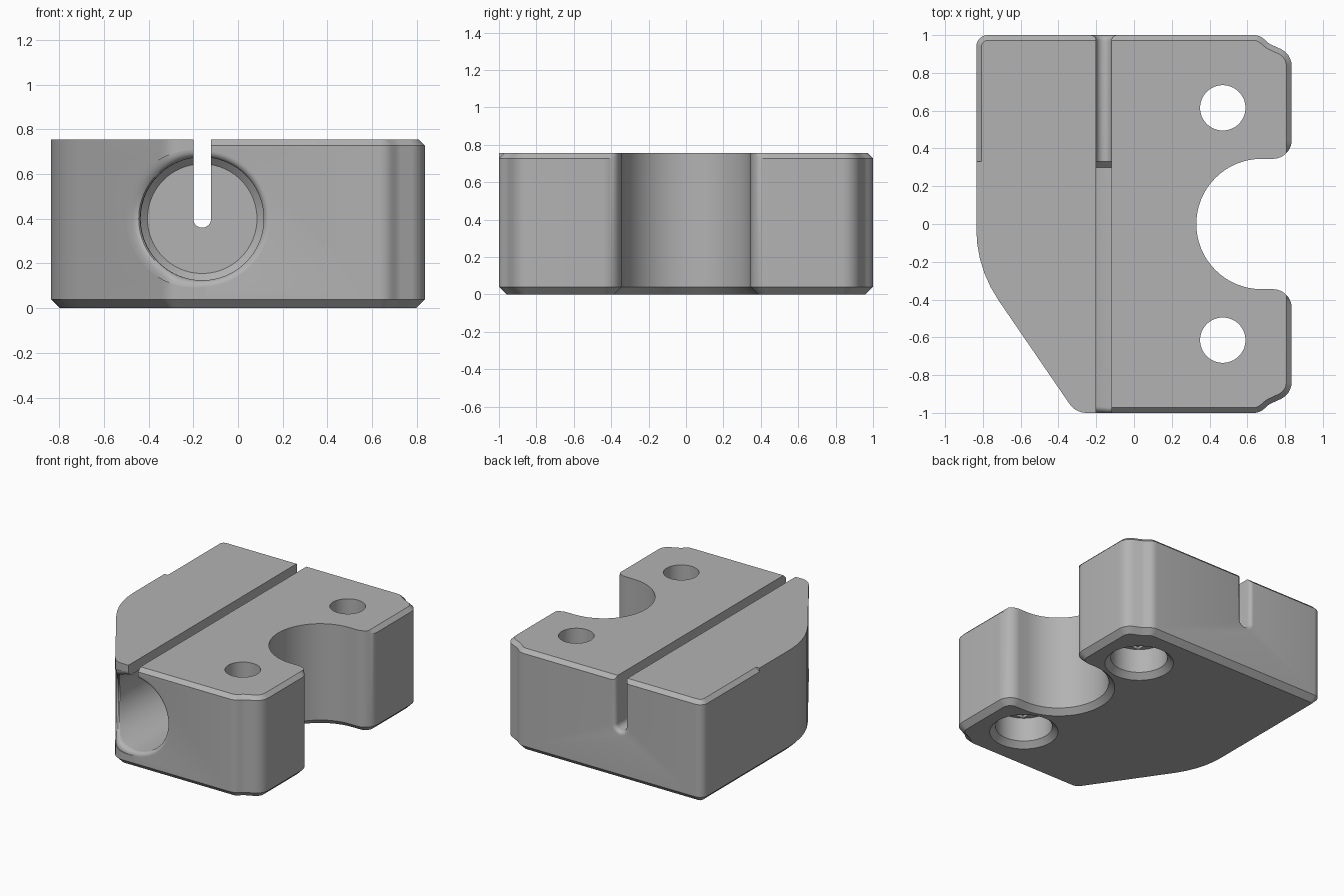
import bpy, bmesh
from math import pi, cos, sin, tan, acos, ceil
from mathutils import Vector

cube = bpy.data.objects.get("Cube")
if cube:
    bpy.data.objects.remove(cube)

HEIGHT = 0.755
BORE_X, BORE_Z, BORE_R = -0.16, 0.40, 0.275

grey = bpy.data.materials.new("plain grey")
grey.use_nodes = True
grey.diffuse_color = (0.45, 0.45, 0.45, 1)
grey.node_tree.nodes["Principled BSDF"].inputs["Base Color"].default_value = grey.diffuse_color


def loft(name, rings):
    """Closed solid skinned through rings of equal length."""
    bm = bmesh.new()
    loops = [[bm.verts.new(p) for p in ring] for ring in rings]
    n = len(loops[0])
    for a, b in zip(loops, loops[1:]):
        for i in range(n):
            j = (i + 1) % n
            bm.faces.new((a[i], a[j], b[j], b[i]))
    bm.faces.new(loops[0][::-1])
    bm.faces.new(loops[-1])
    bmesh.ops.recalc_face_normals(bm, faces=bm.faces)
    mesh = bpy.data.meshes.new(name)
    bm.to_mesh(mesh)
    bm.free()
    mesh.materials.append(grey)
    obj = bpy.data.objects.new(name, mesh)
    bpy.context.collection.objects.link(obj)
    return obj


def circle(x, y, z, r, n=64):
    return [(x + r * cos(2 * pi * i / n), y + r * sin(2 * pi * i / n), z) for i in range(n)]


def rectangle(x, y, z, w, d):
    return [(x + sx * w, y + sy * d, z) for sx, sy in ((-1, -1), (1, -1), (1, 1), (-1, 1))]


def rounded(points):
    """Round each corner (x, y, radius) of a closed polygon."""
    out = []
    for i, (x, y, r) in enumerate(points):
        p = Vector((x, y))
        u = (Vector(points[i - 1][:2]) - p).normalized()
        v = (Vector(points[(i + 1) % len(points)][:2]) - p).normalized()
        if r == 0:
            out.append(p)
            continue
        turn = pi - acos(max(-1, min(1, u.dot(v))))
        centre = p + (u + v).normalized() * r / cos(turn / 2)
        start = p + u * r * tan(turn / 2) - centre
        sign = 1 if u.x * v.y - u.y * v.x < 0 else -1
        steps = max(3, ceil(turn / 0.13))
        for k in range(steps + 1):
            a = sign * turn * k / steps
            out.append(centre + Vector((start.x * cos(a) - start.y * sin(a),
                                        start.x * sin(a) + start.y * cos(a))))
    return out


def inset(pts, d):
    """Move an anticlockwise outline inwards with mitred corners."""
    out = []
    for i, p in enumerate(pts):
        e, f = (p - pts[i - 1]).normalized(), (pts[(i + 1) % len(pts)] - p).normalized()
        n, m = Vector((-e.y, e.x)), Vector((-f.y, f.x))
        out.append(p + (n + m) * d / (1 + n.dot(m)))
    return out


# Outline: clipped front left corner, round notch in the side at +x
lobe = [(0.665, -1, 0.08), (0.715, -0.955, 0.1), (0.83, -0.9, 0.1), (0.835, -0.345, 0.1)]
lobe[2] = (0.835, -0.9, 0.1)
notch = [(0.675 + 0.345 * cos(a), 0.345 * sin(a), 0)
         for a in (pi * (1.5 - k / 32) for k in range(33))]
outline = rounded([(-0.309, -1, 0.11), (-0.17, -1, 0), (-0.15, -1, 0)] + lobe + notch
                  + [(x, -y, r) for x, y, r in reversed(lobe)]
                  + [(-0.835, 1, 0.06), (-0.835, 0.331, 0), (-0.835, 0.33, 0),
                     (-0.835, -0.232, 0.67)])

# Top rim is chamfered everywhere but the notch and the front left stretch
TOP_CUT, BOTTOM_CUT = 0.028, 0.04
top = []
for p, q in zip(outline, inset(outline, TOP_CUT)):
    if abs(p.y) > 0.446 and p.x > -0.16 or p.y > 0.3305 and p.x < 0.3:
        top.append(q)
    else:
        top.append(Vector((min(p.x, 0.835 - TOP_CUT), p.y)))
layers = [(inset(outline, BOTTOM_CUT), 0), (outline, BOTTOM_CUT),
          (outline, HEIGHT - TOP_CUT), (top, HEIGHT)]
body = loft("clamp_block", [[(p.x, p.y, z) for p in ring] for ring, z in layers])


def front_surface(x):
    """Depth of the front or the slanted face at x, blended at the corner."""
    d = (-0.232 - 1.46 * (x + 0.835)) + 1
    return -1 + (d + (d * d + 0.002) ** 0.5) / 2 if x < -0.15 else -1


# Bore with a rounded mouth that follows the front faces
def bore_ring(extra, y=None, depth=0, n=96):
    ring = []
    for i in range(n):
        c, s = cos(2 * pi * i / n), sin(2 * pi * i / n)
        lip = 0.03 + 0.035 * max(0, -c)
        x = BORE_X + c * (BORE_R + lip * extra)
        z = BORE_Z + s * (BORE_R + lip * extra)
        ring.append((x, front_surface(x) + depth * lip if y is None else y, z))
    return ring


mouth = [bore_ring(1 - sin(a), depth=1 - cos(a)) for a in (pi / 2 * k / 6 for k in range(7))]
end = [(BORE_X + (x - BORE_X) * 0.89, 0.33, z + (BORE_Z - z) * 0.11)
       for x, y, z in bore_ring(0, 0.3)]
bore = loft("bore_cutter", [bore_ring(1, -1.2)] + mouth + [bore_ring(0, 0.3), end])


# Slot with a round floor, flared at the back
def slot_ring(y, r):
    arc = [(BORE_X + r * cos(a), y, BORE_Z + r * sin(a))
           for a in (pi + pi * k / 16 for k in range(17))]
    return [(BORE_X - r, y, 0.9)] + arc + [(BORE_X + r, y, 0.9)]


flare = [slot_ring(0.97 + 0.03 * sin(a), 0.04 + 0.03 * (1 - cos(a)))
         for a in (pi / 2 * k / 5 for k in range(6))]
slot = loft("slot_cutter", [slot_ring(-1.1, 0.04)] + flare + [slot_ring(1.1, 0.07)])
cutters = [bore, slot]

# Screw holes, counterbored from below with two small relief steps
for side, y in (("front", -0.615), ("back", 0.615)):
    x = 0.47
    cutters += [
        loft(side + "_hole_cutter", [circle(x, y, -0.1, 0.12), circle(x, y, 0.9, 0.12)]),
        loft(side + "_counterbore_cutter", [circle(x, y, -0.1, 0.235), circle(x, y, 0, 0.235),
                                            circle(x, y, 0.04, 0.195), circle(x, y, 0.22, 0.195)]),
        loft(side + "_relief_cutter", [rectangle(x, y, 0.2, 0.119, 0.153),
                                       rectangle(x, y, 0.24, 0.119, 0.153)]),
        loft(side + "_square_cutter", [rectangle(x, y, 0.2, 0.118, 0.118),
                                       rectangle(x, y, 0.26, 0.118, 0.118)]),
    ]

bpy.context.view_layer.objects.active = body
body.select_set(True)
for cutter in cutters:
    mod = body.modifiers.new(cutter.name, "BOOLEAN")
    mod.operation, mod.solver, mod.object = "DIFFERENCE", "EXACT", cutter
    bpy.ops.object.modifier_apply(modifier=mod.name)
    bpy.data.objects.remove(cutter)
bpy.ops.object.shade_smooth_by_angle(angle=pi / 6)
